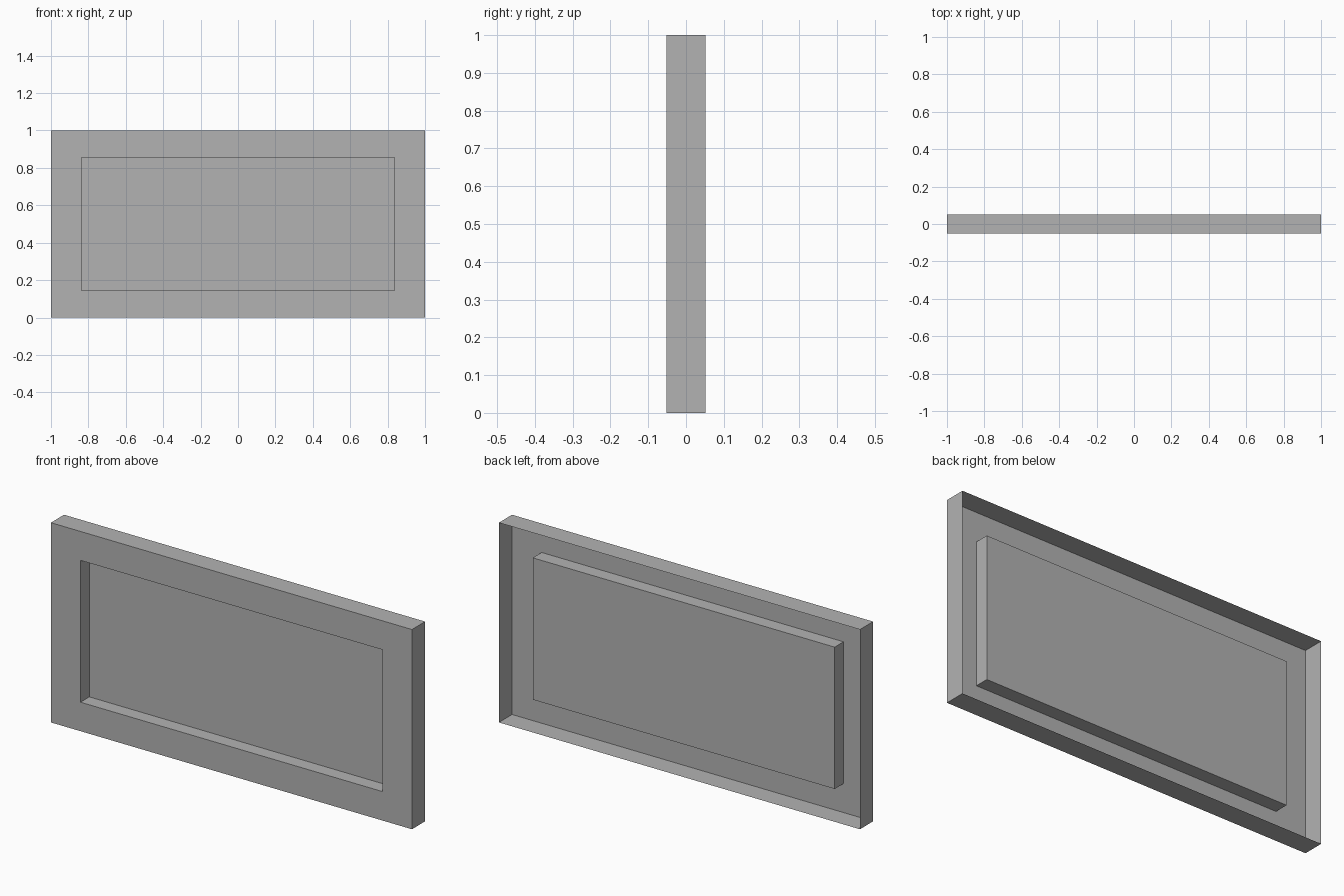
import bpy
import bmesh

cube = bpy.data.objects.get("Cube")
if cube:
    bpy.data.objects.remove(cube, do_unlink=True)

# Plain grey material
grey = bpy.data.materials.new("plain_grey")
grey.use_nodes = True
colour = (0.45, 0.45, 0.45, 1.0)
grey.diffuse_color = colour
grey.node_tree.nodes["Principled BSDF"].inputs["Base Color"].default_value = colour

WIDTH, HEIGHT, THICK = 2.0, 1.0, 0.104
SIDE_BORDER, END_BORDER = 0.145, 0.164   # top/bottom and left/right frame widths
RECESS = 0.07
front = -THICK / 2


def ring(bm, half_w, half_h, y):
    """Rectangle of vertices, anticlockwise as seen from the front."""
    corners = ((-1, -1), (1, -1), (1, 1), (-1, 1))
    return [bm.verts.new((sx * half_w, y, HEIGHT / 2 + sz * half_h)) for sx, sz in corners]


def bridge(bm, a, b):
    for i in range(len(a)):
        j = (i + 1) % len(a)
        bm.faces.new((a[i], a[j], b[j], b[i]))


# Open-backed shell: outer rim, front frame, recess walls, recessed panel
outer = (WIDTH / 2, HEIGHT / 2)
inner = (WIDTH / 2 - END_BORDER, HEIGHT / 2 - SIDE_BORDER)
bm = bmesh.new()
rings = [
    ring(bm, *outer, -front),
    ring(bm, *outer, front),
    ring(bm, *inner, front),
    ring(bm, *inner, front + RECESS),
]
for a, b in zip(rings, rings[1:]):
    bridge(bm, a, b)
bm.faces.new(rings[-1])

mesh = bpy.data.meshes.new("recessed_panel")
bm.to_mesh(mesh)
bm.free()
mesh.materials.append(grey)
panel = bpy.data.objects.new("recessed_panel", mesh)
bpy.context.collection.objects.link(panel)
